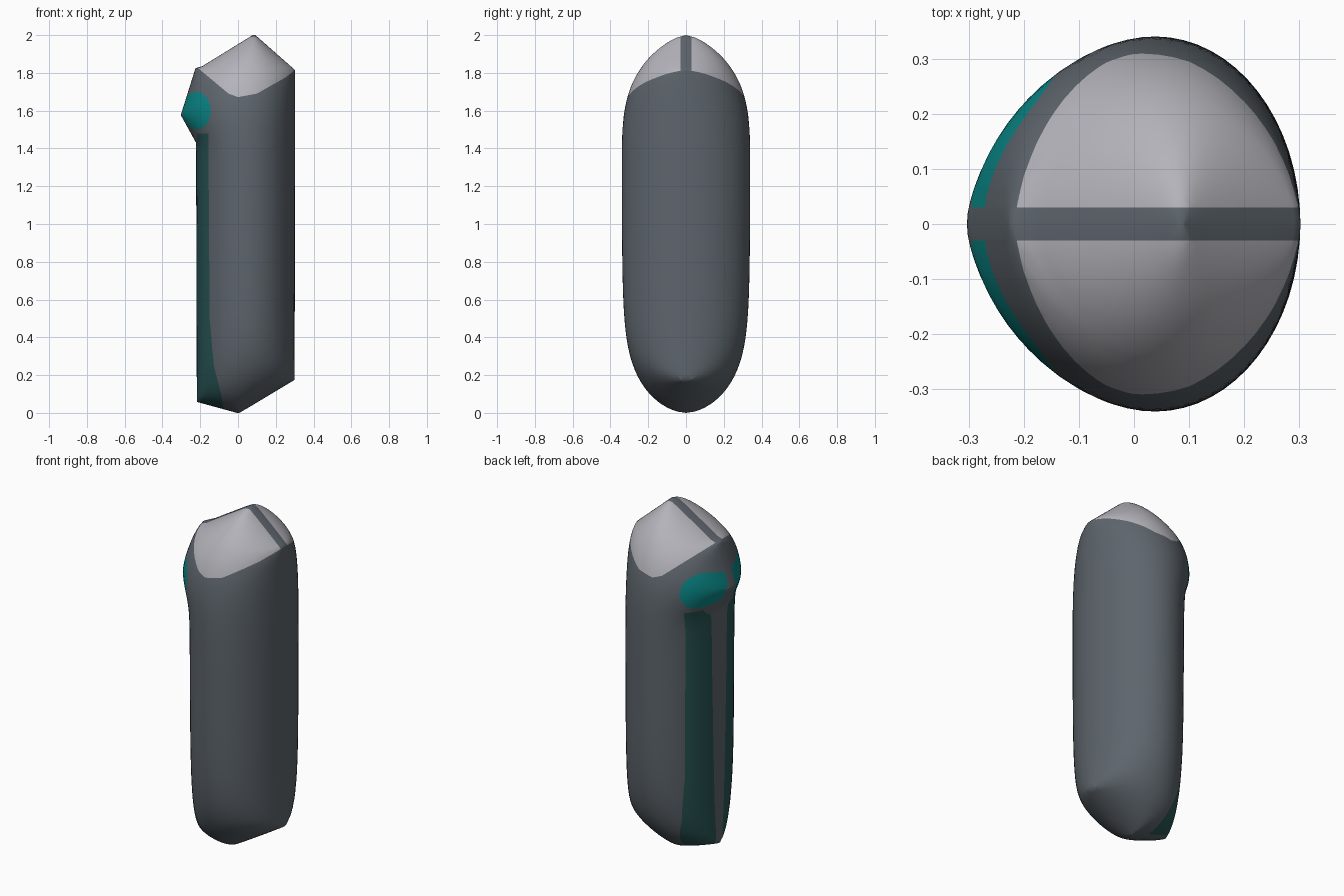
import bpy, bmesh, math
from mathutils import Vector

cube = bpy.data.objects.get("Cube")
if cube:
    bpy.data.objects.remove(cube, do_unlink=True)


def material(name, r, g, b):
    mat = bpy.data.materials.new(name)
    mat.use_nodes = True
    mat.diffuse_color = (r, g, b, 1)
    mat.node_tree.nodes["Principled BSDF"].inputs["Base Color"].default_value = (r, g, b, 1)
    return mat


def along(path, t):
    """Straight interpolation through (t, value) pairs."""
    for (t0, v0), (t1, v1) in zip(path, path[1:]):
        if t <= t1:
            return v0 + (v1 - v0) * (t - t0) / (t1 - t0)
    return path[-1][1]


# Outline: side positions by height
left = [(0, -.005), (.058, -.218), (1.43, -.222), (1.577, -.303), (1.825, -.225), (1.835, -.19), (2, .078)]
right = [(0, .008), (.175, .3), (1.815, .302), (2, .092)]

# Colour borders: cap edge as height by x, stripe edge as x by height
cap_edge = [(-.25, 1.86), (-.2, 1.815), (-.05, 1.69), (0, 1.672), (.1, 1.69), (.25, 1.775), (.31, 1.82)]
stripe_edge = [(0, -.075), (.1, -.09), (.25, -.128), (.5, -.15), (1.48, -.157)]
STRIPE_LEFT, STRIPE_TOP = -.216, 1.48
SPOT_X, SPOT_Z, SPOT_W, SPOT_H = -.22, 1.6, .075, .1
SEAM = .03

# Flat sheet of rows and columns, closer together at the rim
COLS = 32
bands = [(0, .058, 8), (.058, .175, 8), (.175, 1.43, 44), (1.43, 1.577, 8),
         (1.577, 1.815, 12), (1.815, 1.835, 2), (1.835, 2, 12)]
heights = [a + (b - a) * i / n for a, b, n in bands for i in range(n)] + [2.0]
bm = bmesh.new()
rows = []
for z in heights:
    x0, x1 = along(left, z), along(right, z)
    rows.append([bm.verts.new((x0 + (x1 - x0) * (1 - math.cos(math.pi * j / COLS)) / 2, 0, z))
                 for j in range(COLS + 1)])
for low, high in zip(rows, rows[1:]):
    for j in range(COLS):
        bm.faces.new((low[j], low[j + 1], high[j + 1], high[j]))
bm.verts.index_update()
bm.verts.ensure_lookup_table()

# Inflate the sheet like a balloon held at its rim
count = len(bm.verts)
weights = [{} for _ in range(count)]
load = [0.0] * count
for face in bm.faces:
    a, b, c, d = face.verts
    for tri in ((a, b, c), (a, c, d), (a, b, d), (b, c, d)):
        for k in range(3):
            p, q, r = tri[k], tri[k - 1], tri[k - 2]
            u, v = q.co - p.co, r.co - p.co
            area = max(u.cross(v).length, 1e-9)
            cot = u.dot(v) / area
            for s, t in ((q.index, r.index), (r.index, q.index)):
                weights[s][t] = weights[s].get(t, 0) + cot / 4
            load[p.index] += area / 12
inner = []
for row in rows[1:-1]:
    for v in row[1:-1]:
        near = list(weights[v.index].items())
        inner.append((v.index, near, sum(w for _, w in near)))
puff = [0.0] * count
for _ in range(400):
    for i, near, total in inner:
        goal = (load[i] + sum(w * puff[n] for n, w in near)) / total
        puff[i] += 1.88 * (goal - puff[i])
peak = max(puff)
for v in bm.verts:
    v.co.y = -.34 * math.sqrt(max(puff[v.index], 0) / peak)


# Cut clean edges along each colour border
def cut(a, b):
    pad = .03
    lo = (min(a[0], b[0]) - pad, min(a[1], b[1]) - pad)
    hi = (max(a[0], b[0]) + pad, max(a[1], b[1]) + pad)
    faces = [f for f in bm.faces
             if lo[0] < f.calc_center_median().x < hi[0] and lo[1] < f.calc_center_median().z < hi[1]]
    geom = set(faces)
    for f in faces:
        geom.update(f.edges)
        geom.update(f.verts)
    bmesh.ops.bisect_plane(bm, geom=list(geom), dist=1e-5, plane_co=Vector((a[0], 0, a[1])),
                           plane_no=Vector((a[1] - b[1], 0, b[0] - a[0])))


def cut_path(points):
    for a, b in zip(points, points[1:]):
        cut(a, b)


cut_path(cap_edge)
cut_path([(x, z) for z, x in stripe_edge] + [(STRIPE_LEFT, STRIPE_TOP), (STRIPE_LEFT, 0)])
turns = [math.tau * i / 20 for i in range(21)]
cut_path([(SPOT_X + SPOT_W * math.cos(t), SPOT_Z + SPOT_H * math.sin(t)) for t in turns])
bmesh.ops.bisect_plane(bm, geom=bm.verts[:] + bm.edges[:] + bm.faces[:], dist=1e-5,
                       plane_co=(0, -SEAM, 0), plane_no=(0, 1, 0))

# Colour the faces by region
for f in bm.faces:
    f.smooth = True
    x, y, z = f.calc_center_median()
    if y > -SEAM:
        f.material_index = 0
    elif z > along(cap_edge, x):
        f.material_index = 1
    elif math.hypot((x - SPOT_X) / SPOT_W, (z - SPOT_Z) / SPOT_H) < 1:
        f.material_index = 2
    elif z < STRIPE_TOP and STRIPE_LEFT < x < along(stripe_edge, z):
        f.material_index = 3

mesh = bpy.data.meshes.new("body")
bm.to_mesh(mesh)
bm.free()
for mat in (material("dark grey", .11, .13, .15), material("light grey", .45, .45, .49),
            material("teal", .003, .24, .24), material("dark teal", .022, .09, .09)):
    mesh.materials.append(mat)
body = bpy.data.objects.new("body", mesh)
bpy.context.collection.objects.link(body)

# Mirror the front half to the back
mirror = body.modifiers.new("back half", 'MIRROR')
mirror.use_axis = (False, True, False)
mirror.merge_threshold = .0001
